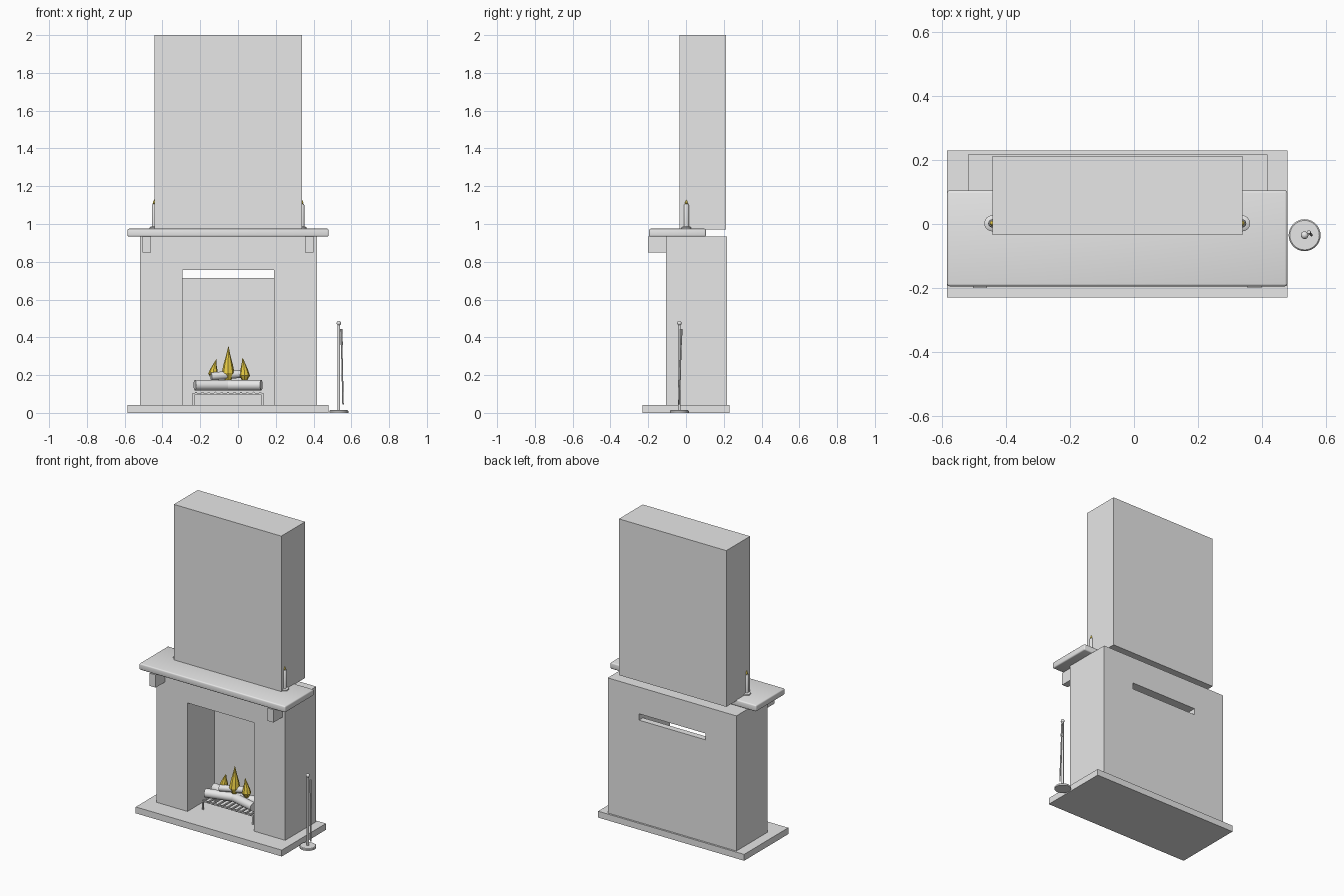
import bpy
import bmesh
import math
from mathutils import Vector

old = bpy.data.objects.get("Cube")
if old:
    bpy.data.objects.remove(old, do_unlink=True)


def material(name, rgb):
    m = bpy.data.materials.new(name)
    m.use_nodes = True
    m.diffuse_color = (*rgb, 1)
    m.node_tree.nodes["Principled BSDF"].inputs["Base Color"].default_value = (*rgb, 1)
    return m


GREY = material("plain_grey", (0.8, 0.8, 0.8))
YELLOW = material("flame_yellow", (0.8, 0.6, 0.06))
CX = -0.0525   # middle of the chimney breast
FIRE_Y = 0.035  # middle of the fire


def finish(name, bm, mat=GREY, smooth=False):
    bmesh.ops.recalc_face_normals(bm, faces=bm.faces)
    mesh = bpy.data.meshes.new(name)
    bm.to_mesh(mesh)
    bm.free()
    obj = bpy.data.objects.new(name, mesh)
    bpy.context.collection.objects.link(obj)
    mesh.materials.append(mat)
    bpy.ops.object.select_all(action="DESELECT")
    obj.select_set(True)
    bpy.context.view_layer.objects.active = obj
    if smooth:
        bpy.ops.object.shade_smooth_by_angle(angle=math.radians(40))
    return obj


def box(name, x, y, z, bevel=0):
    """Box from (low, high) ranges on each axis."""
    bm = bmesh.new()
    bmesh.ops.create_cube(bm, size=1)
    for v in bm.verts:
        v.co = [lo + (c + 0.5) * (hi - lo) for c, (lo, hi) in zip(v.co, (x, y, z))]
    if bevel:
        bmesh.ops.bevel(bm, geom=bm.edges[:], offset=bevel, segments=3,
                        profile=0.5, affect="EDGES")
    return finish(name, bm, smooth=bool(bevel))


def rod(name, start, end, radius, sides=16):
    """Cylinder between two points."""
    a, b = Vector(start), Vector(end)
    bm = bmesh.new()
    bmesh.ops.create_cone(bm, cap_ends=True, segments=sides, radius1=radius,
                          radius2=radius, depth=(b - a).length)
    turn = (b - a).to_track_quat("Z", "Y")
    for v in bm.verts:
        v.co = turn @ v.co + (a + b) / 2
    return finish(name, bm, smooth=True)


def lathe(name, profile, centre, mat=GREY, sides=24, lean=(0, 0), smooth=True):
    """Turned shape from (radius, height) points; lean shifts the tip sideways."""
    bm = bmesh.new()
    top = profile[-1][1]
    rings = []
    for r, h in profile:
        t = (h / top) ** 2
        base = Vector(centre) + Vector((lean[0] * t, lean[1] * t, h))
        rings.append([bm.verts.new(base + Vector((r * math.cos(a), r * math.sin(a), 0)))
                      for a in (2 * math.pi * i / sides for i in range(sides))])
    for low, high in zip(rings, rings[1:]):
        for i in range(sides):
            j = (i + 1) % sides
            bm.faces.new((low[i], low[j], high[j], high[i]))
    bm.faces.new(rings[0])
    bm.faces.new(rings[-1])
    bmesh.ops.remove_doubles(bm, verts=bm.verts, dist=0.00001)
    return finish(name, bm, mat, smooth)


# Hearth slab, mantel shelf and chimney
box("hearth", (-0.585, 0.48), (-0.23, 0.23), (0, 0.042))
box("mantel_shelf", (-0.585, 0.48), (-0.195, 0.105), (0.933, 0.975), bevel=0.008)
box("chimney", (-0.443, 0.34), (-0.035, 0.213), (0.97, 2))

# Surround with the firebox and the flue slot cut out by one stepped profile
surround = box("fire_surround", (-0.52, 0.418), (-0.105, 0.218), (0.042, 0.933))
bm = bmesh.new()
step = [(-0.3, -0.1), (0.177, -0.1), (0.177, 0.715), (0.4, 0.715), (0.4, 0.757), (-0.3, 0.757)]
face = bm.faces.new([bm.verts.new((-0.295, y, z)) for y, z in step])
pushed = bmesh.ops.extrude_face_region(bm, geom=[face])["geom"]
bmesh.ops.translate(bm, vec=(0.485, 0, 0),
                    verts=[g for g in pushed if isinstance(g, bmesh.types.BMVert)])
cutter = finish("firebox_cutter", bm)
cutter.hide_render = True
cut = surround.modifiers.new("firebox", "BOOLEAN")
cut.operation = "DIFFERENCE"
cut.solver = "EXACT"
cut.object = cutter
bpy.context.view_layer.objects.active = surround
bpy.ops.object.modifier_apply(modifier=cut.name)
bpy.data.objects.remove(cutter, do_unlink=True)

# Pairs either side of the middle: brackets and candles
for side, label in ((-1, "right"), (1, "left")):
    x = CX + side * 0.43
    box(label + "_bracket", (x - 0.022, x + 0.022), (-0.2, -0.1), (0.85, 0.934))
    x = CX + side * 0.391
    lathe(label + "_candle_holder", [(0.025, 0), (0.025, 0.008), (0.016, 0.013)], (x, 0.002, 0.974))
    lathe(label + "_candle", [(0.013, 0), (0.013, 0.115), (0.01, 0.12)], (x, 0.002, 0.985))
    lathe(label + "_candle_flame", [(0.003, 0), (0.008, 0.008), (0.005, 0.018), (0, 0.029)],
          (x, 0.002, 1.102), YELLOW, sides=10)

# Grate: rows of bars on two rails with four legs
front, back = FIRE_Y - 0.075, FIRE_Y + 0.075
for i in range(11):
    x = CX + (i - 5) * 0.034
    rod("grate_bar", (x, front, 0.106), (x, back, 0.106), 0.006, sides=8)
for y in (front + 0.012, back - 0.012):
    box("grate_rail", (CX - 0.188, CX + 0.188), (y - 0.005, y + 0.005), (0.094, 0.104))
    for side in (-1, 1):
        x = CX + side * 0.183
        box("grate_leg", (x - 0.005, x + 0.005), (y - 0.005, y + 0.005), (0.04, 0.1))

# Two crossed logs and a smaller one on top
for side in (-1, 1):
    dx, dy = 0.176 * side, 0.047
    rod("crossed_log", (CX + dx, FIRE_Y - dy, 0.147), (CX - dx, FIRE_Y + dy, 0.147), 0.028)
rod("top_log", (CX - 0.09, FIRE_Y - 0.02, 0.193), (CX + 0.075, FIRE_Y + 0.02, 0.207), 0.021)

# Faceted flames: offset, base height, total height, width, lean
for dx, base, height, width, lean in ((-0.08, 0.185, 0.1, 0.026, 0.018),
                                      (0, 0.17, 0.185, 0.034, 0.002),
                                      (0.088, 0.17, 0.125, 0.028, -0.012)):
    shape = [(0.45, 0), (1, 0.22), (0.75, 0.45), (0.35, 0.72), (0, 1)]
    lathe("fire_flame", [(r * width, h * height) for r, h in shape],
          (CX + dx, FIRE_Y + 0.005, base), YELLOW, sides=8, lean=(lean, 0), smooth=False)

# Tool stand with a ball finial and a leaning poker
stand = (0.534, -0.035, 0)
lathe("tool_stand_base", [(0.05, 0), (0.05, 0.01), (0.046, 0.014)], stand, sides=32)
rod("tool_stand_pole", stand, (0.534, -0.035, 0.47), 0.007)
ball = [(0.012 * math.sin(math.pi * i / 10), 0.012 - 0.012 * math.cos(math.pi * i / 10))
        for i in range(11)]
lathe("tool_stand_ball", ball, (0.534, -0.035, 0.463), sides=16)
rod("poker", (0.556, -0.035, 0.045), (0.547, -0.025, 0.445), 0.004, sides=8)
rod("poker_handle", (0.549, -0.027, 0.36), (0.547, -0.025, 0.445), 0.006, sides=8)
